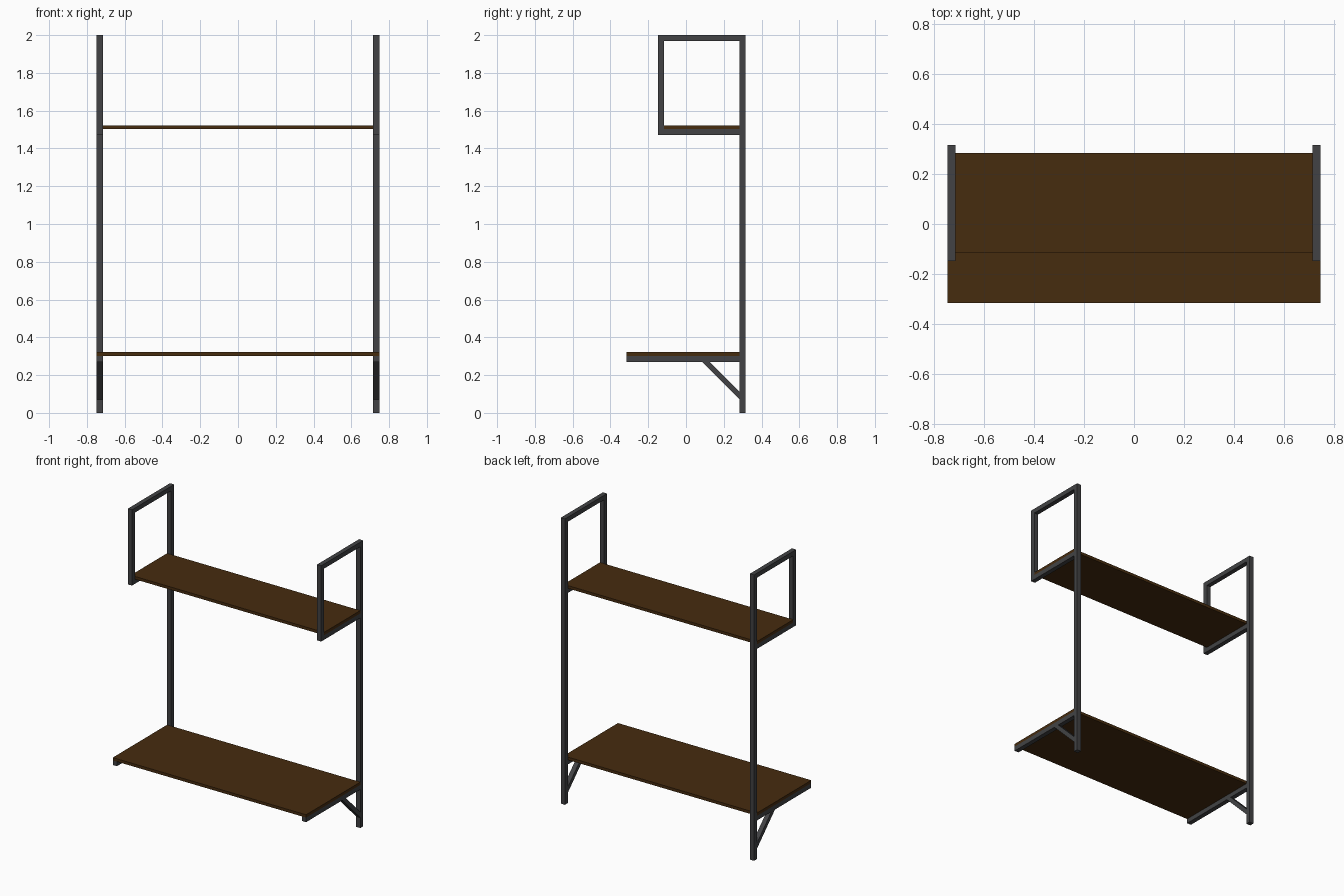
import bpy
import bmesh

cube = bpy.data.objects.get("Cube")
if cube:
    bpy.data.objects.remove(cube, do_unlink=True)


def material(name, rgb):
    m = bpy.data.materials.new(name)
    m.use_nodes = True
    m.diffuse_color = (*rgb, 1)
    bsdf = next(n for n in m.node_tree.nodes if n.type == 'BSDF_PRINCIPLED')
    bsdf.inputs["Base Color"].default_value = (*rgb, 1)
    return m


steel = material("dark_grey_steel", (0.054, 0.055, 0.058))
wood = material("dark_brown_wood", (0.062, 0.025, 0.0047))


def prism(name, outline, x0, x1, mat):
    """Extrude a (y, z) outline along x."""
    bm = bmesh.new()
    face = bm.faces.new([bm.verts.new((x0, y, z)) for y, z in outline])
    ext = bmesh.ops.extrude_face_region(bm, geom=[face])
    for v in ext["geom"]:
        if isinstance(v, bmesh.types.BMVert):
            v.co.x = x1
    bmesh.ops.recalc_face_normals(bm, faces=bm.faces)
    mesh = bpy.data.meshes.new(name)
    bm.to_mesh(mesh)
    bm.free()
    mesh.materials.append(mat)
    obj = bpy.data.objects.new(name, mesh)
    bpy.context.collection.objects.link(obj)
    return obj


def box(name, y0, y1, z0, z1, x0, x1, mat):
    return prism(name, [(y0, z0), (y1, z0), (y1, z1), (y0, z1)], x0, x1, mat)


W, T = 0.748, 0.032              # half width, tube thickness
BACK, FRONT = 0.316, -0.316      # depth limits
INNER = BACK - T                 # front face of the rear posts
HOOP = -0.149                    # front of the upper side frames
LOW, HIGH = 0.302, 1.502         # undersides of the two shelves

# Side frames
for side, s in (("left", 1), ("right", -1)):
    xs = sorted((s * W, s * (W - T)))
    bars = {
        "rear_post": (INNER, BACK, 0, 2),
        "upper_front_post": (HOOP, HOOP + T, HIGH - T, 2),
        "top_rail": (HOOP + T, INNER, 2 - T, 2),
        "upper_shelf_arm": (HOOP + T, INNER, HIGH - T, HIGH),
        "lower_shelf_arm": (FRONT, INNER, LOW - T, LOW),
    }
    for name, dims in bars.items():
        box(f"{side}_{name}", *dims, *xs, steel)
    # Diagonal brace under the lower arm
    z = LOW - T
    prism(f"{side}_brace", [(0.085, z), (0.125, z), (INNER, 0.112), (INNER, 0.072)],
          *xs, steel)

# Shelves
box("upper_shelf", HOOP + T, INNER, HIGH, HIGH + 0.02, -W, W, wood)
box("lower_shelf", FRONT, INNER, LOW, LOW + 0.02, -W, W, wood)
